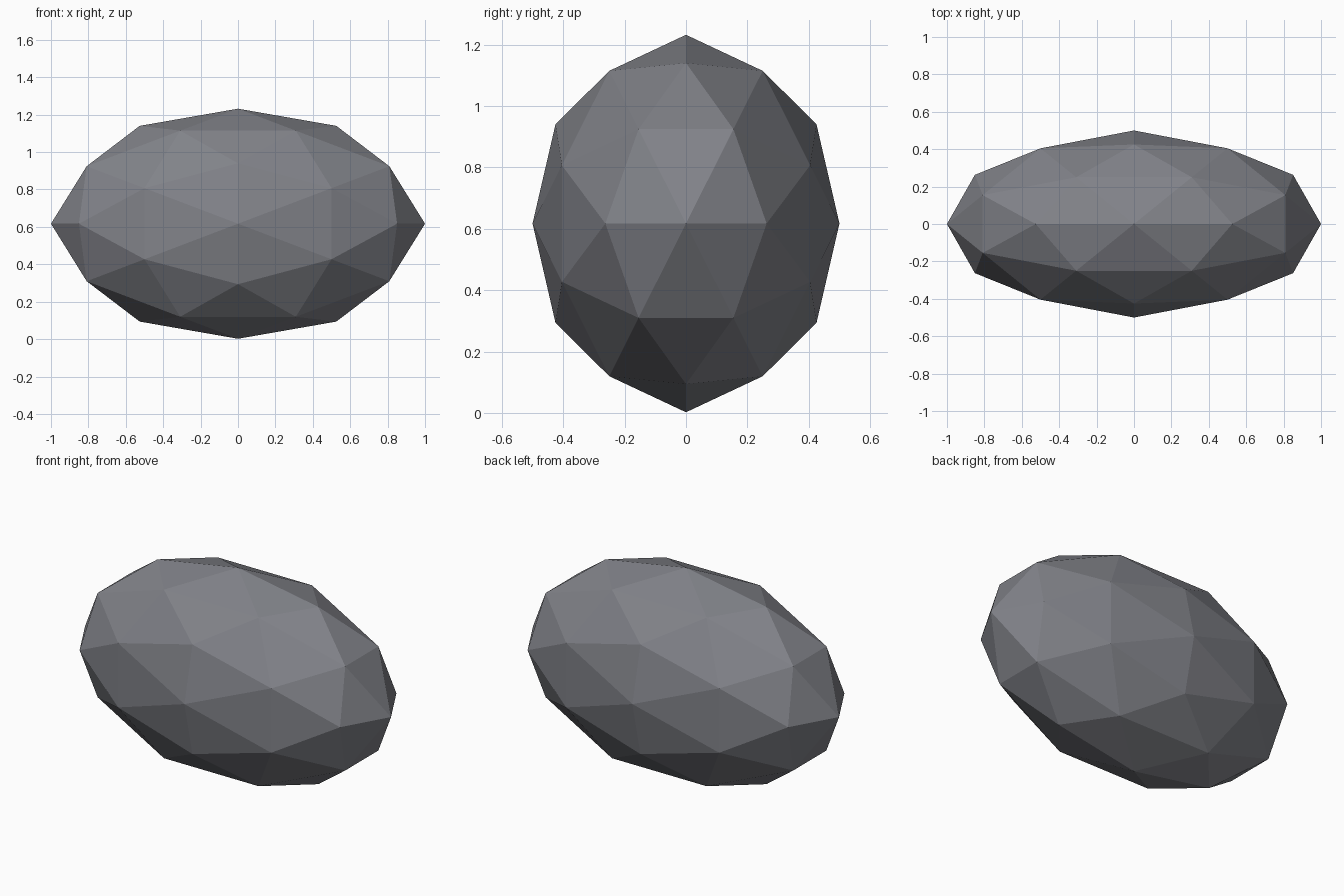
import bpy
import bmesh
from mathutils import Vector

cube = bpy.data.objects.get("Cube")
if cube:
    bpy.data.objects.remove(cube, do_unlink=True)

# Stone colour
stone = bpy.data.materials.new("slate_grey")
stone.use_nodes = True
colour = (0.22, 0.225, 0.25, 1)
stone.diffuse_color = colour
stone.node_tree.nodes["Principled BSDF"].inputs["Base Color"].default_value = colour

# Twenty-sided core: corners of three crossed golden rectangles
golden = (1 + 5 ** 0.5) / 2
bm = bmesh.new()
for a in (-1, 1):
    for b in (-golden, golden):
        for corner in ((b, a, 0), (a, 0, b), (0, b, a)):
            bm.verts.new(corner)
bmesh.ops.convex_hull(bm, input=bm.verts[:])

# Split each triangle in four, round it off, and squash into the pebble shape
bmesh.ops.subdivide_edges(bm, edges=bm.edges[:], cuts=1, use_grid_fill=True)
size = Vector((1, 0.5, 0.615))
for v in bm.verts:
    v.co = v.co.normalized() * size + Vector((0, 0, 0.617))
bmesh.ops.recalc_face_normals(bm, faces=bm.faces[:])

mesh = bpy.data.meshes.new("faceted_stone")
bm.to_mesh(mesh)
bm.free()
mesh.materials.append(stone)
mesh.shade_flat()
bpy.context.collection.objects.link(bpy.data.objects.new("faceted_stone", mesh))
